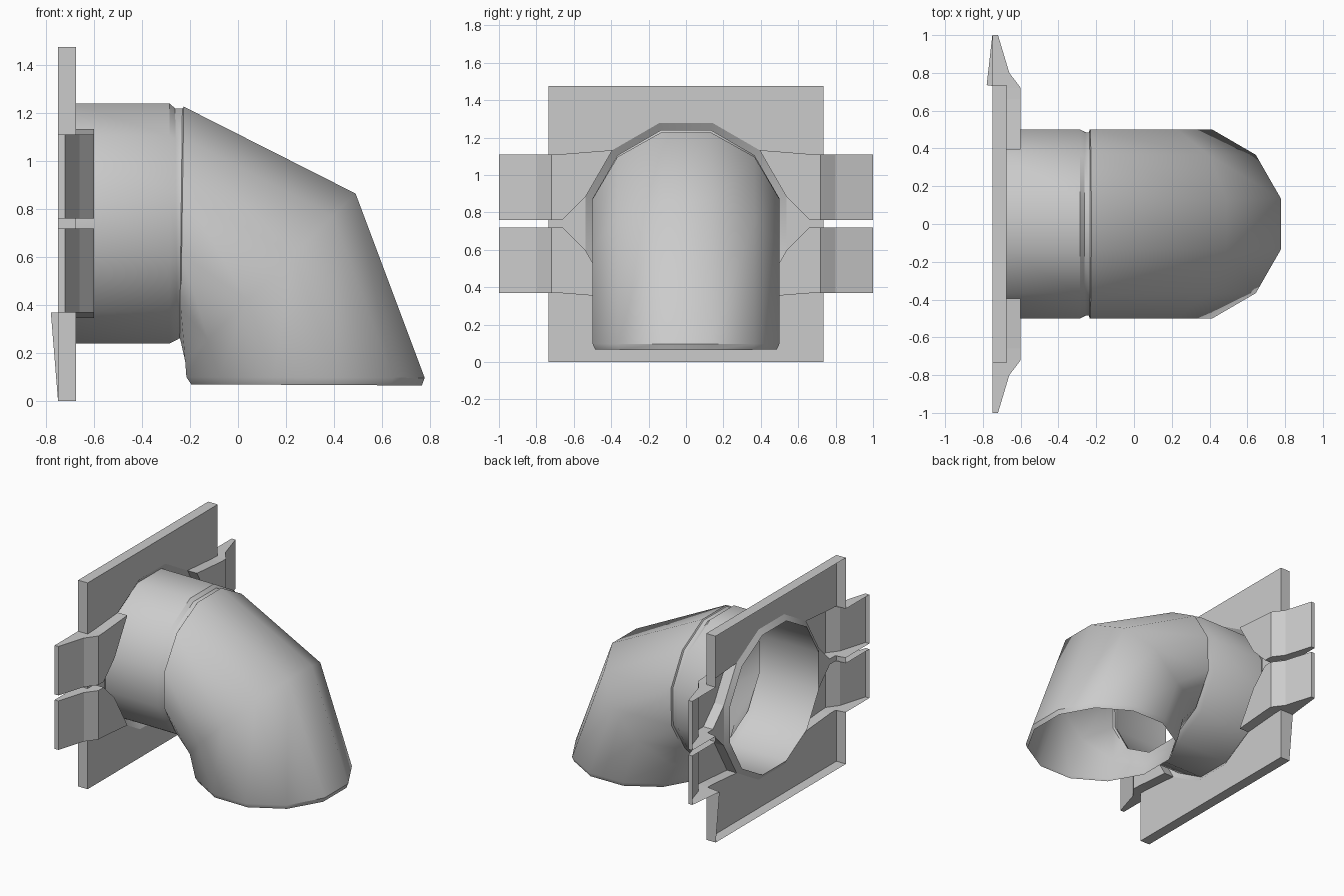
import bpy, bmesh, math
from mathutils import Vector

if "Cube" in bpy.data.objects:
    bpy.data.objects.remove(bpy.data.objects["Cube"])

CZ = 0.74                       # pipe axis height
N = 12
K = 1 / math.cos(math.pi / N)   # flat-to-flat radius -> corner radius
XF, XB = -0.675, -0.75          # plate front face and rear rim
RH = 0.537                      # plate hole, flat-to-flat radius
A, B = RH * K * math.cos(math.pi / 4), RH * math.tan(math.pi / N)


def finish(name, bm):
    bmesh.ops.remove_doubles(bm, verts=bm.verts, dist=1e-4)
    bmesh.ops.recalc_face_normals(bm, faces=bm.faces)
    me = bpy.data.meshes.new(name)
    bm.to_mesh(me)
    bm.free()
    ob = bpy.data.objects.new(name, me)
    bpy.context.collection.objects.link(ob)
    return ob


def poly(bm, pts):
    bm.faces.new([bm.verts.new(p) for p in pts])


def section(top, bottom, w=0.5):
    # 12-sided section spanned between a top and a bottom point in the xz plane
    t, b = Vector((top[0], 0, top[1])), Vector((bottom[0], 0, bottom[1]))
    c, h = (t + b) / 2, (t - b) / 2 * K
    angs = [math.radians(15 + 360 * i / N) for i in range(N)]
    return [c + h * math.sin(a) + Vector((0, w * K * math.cos(a), 0)) for a in angs]


def upright(x, r):
    return section((x, CZ + r), (x, CZ - r), r)


# Straight pipe, groove and elbow as one open shell
rings = [
    upright(XF, RH),
    upright(-0.70, 0.50),
    upright(-0.285, 0.50),
    section((-0.262, 1.22), (-0.252, 0.257), 0.485),
    section((-0.232, 1.22), (-0.243, 0.262), 0.485),
    section((-0.226, 1.227), (-0.24, 0.255), 0.50),
    section((0.49, 0.865), (-0.22, 0.165)),
    section((0.778, 0.097), (-0.215, 0.10)),
    section((0.766, 0.065), (-0.195, 0.07), 0.485),
]
bm = bmesh.new()
vr = [[bm.verts.new(p) for p in r] for r in rings]
for a, b in zip(vr, vr[1:]):
    for i in range(N):
        j = (i + 1) % N
        bm.faces.new((a[i], a[j], b[j], b[i]))
pipe = finish("elbow_pipe", bm)
bpy.ops.object.select_all(action='DESELECT')
pipe.select_set(True)
bpy.context.view_layer.objects.active = pipe
bpy.ops.object.shade_smooth_by_angle(angle=math.radians(38))

# Clip outline: (y top, y bottom, front x, z top, z bottom) from tip to pipe
STATIONS = [(1.0, 1.0, -0.72, 1.11, 0.76), (0.8, 0.8, -0.66, 1.11, 0.76),
            (0.735, 0.735, -0.611, 1.11, 0.76), (0.72, 0.72, -0.6, 1.11, 0.76),
            (0.66, 0.66, -0.6, 1.112, 0.76), (A, RH, -0.6, CZ + A, CZ + B)]


def flip(z, upper):
    return z if upper else 2 * CZ - z


# Wall plate: shallow shell, open at the rear, with openings behind the clips
bm = bmesh.new()
for upper in (True, False):
    end = 1.475 if upper else 0.0
    half = [(0.735, end)] + [(s[0], flip(s[3], upper)) for s in STATIONS[2:]]
    half.append((B, flip(CZ + RH, upper)))
    outline = half + [(-y, z) for y, z in reversed(half)]
    poly(bm, [(XF, y, z) for y, z in outline])
    zc = flip(1.11, upper)
    poly(bm, [(XF, -0.735, end), (XF, 0.735, end), (XB, 0.735, end), (XB, -0.735, end)])
    for s in (1, -1):
        # one rear corner of the rim is pulled back
        xc = -0.78 if s > 0 and not upper else XB
        poly(bm, [(XF, 0.735 * s, end), (XB, 0.735 * s, end),
                  (xc, 0.735 * s, zc), (XF, 0.735 * s, zc)])
for s in (1, -1):
    # strip between the clips
    half = [(q[1], q[4]) for q in STATIONS[2:]]
    outline = half + [(y, flip(z, False)) for y, z in reversed(half)]
    poly(bm, [(XF, y * s, z) for y, z in outline])
    poly(bm, [(x, 0.735 * s, z) for x, z in
              ((XF, 0.76), (XF, 0.72), (XB, 0.72), (XB, 0.76))])
finish("wall_plate", bm)


# Clips: hollow bent arms, open at the rear
def clip(name, side, upper):
    bm = bmesh.new()
    secs = []
    for i, (yt, yb, xf, zt, zb) in enumerate(STATIONS):
        xb = XB if i < 3 else XF
        xt = -0.78 if side > 0 and not upper and i == 2 else xb
        if i == 1 and xt == XB and side > 0 and not upper:
            xt = XB - 0.03 * (1 - 0.8) / (1 - 0.735)
        zt, zb = flip(zt, upper), flip(zb, upper)
        secs.append([(xt, side * yt, zt), (xf, side * yt, zt),
                     (xf, side * yb, zb), (xb, side * yb, zb)])
    for a, b in zip(secs, secs[1:]):
        for k in range(3):
            poly(bm, [a[k], a[k + 1], b[k + 1], b[k]])
    poly(bm, secs[0])
    poly(bm, secs[-1])
    finish(name, bm)


for side, sname in ((1, "back"), (-1, "front")):
    clip("upper_clip_" + sname, side, True)
    clip("lower_clip_" + sname, side, False)
